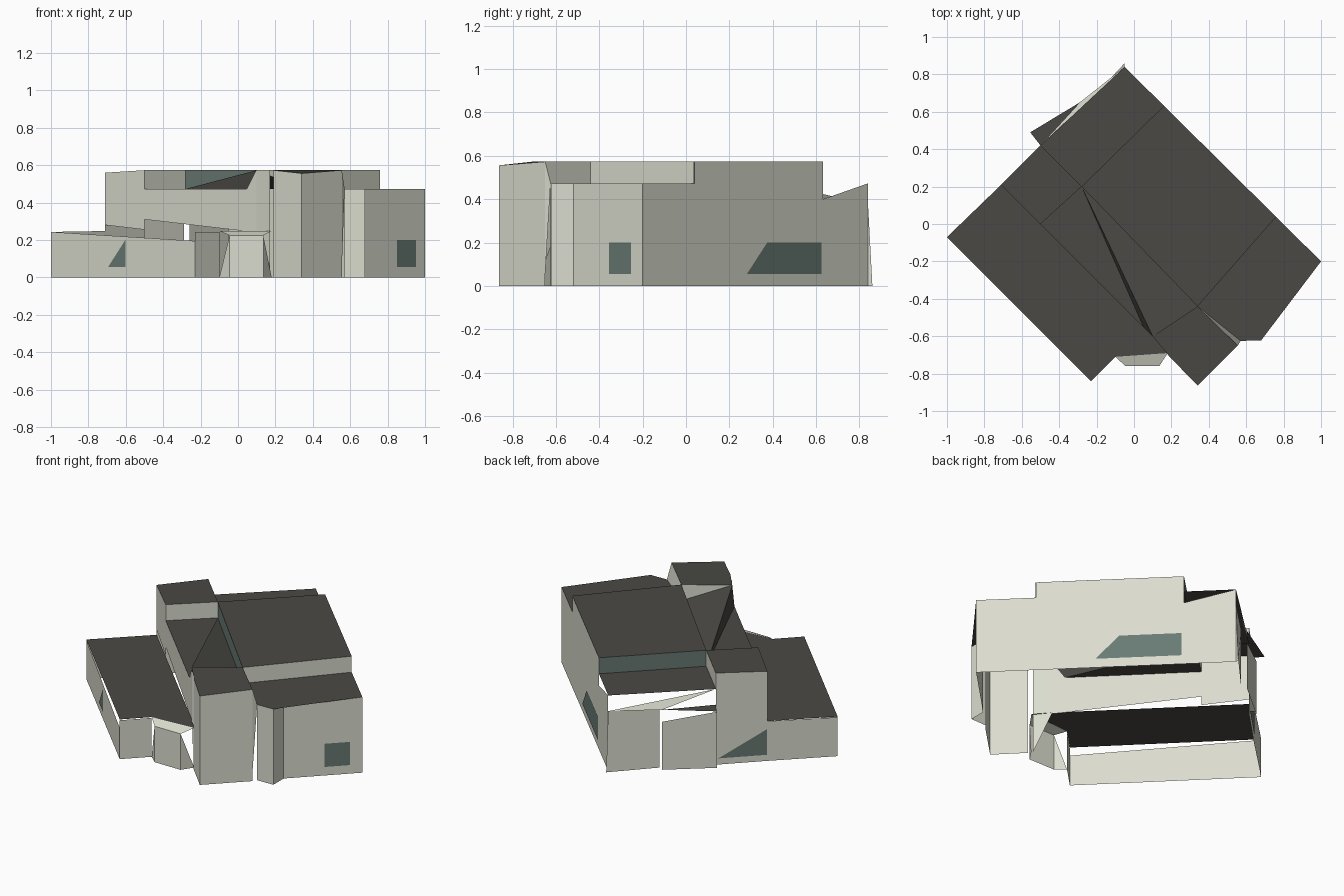
import bpy
from mathutils import Vector

cube = bpy.data.objects.get("Cube")
if cube:
    bpy.data.objects.remove(cube, do_unlink=True)


def material(name, rgb):
    m = bpy.data.materials.new(name)
    m.use_nodes = True
    m.diffuse_color = (*rgb, 1)
    m.node_tree.nodes["Principled BSDF"].inputs["Base Color"].default_value = (*rgb, 1)
    return m


WALL = material("pale_wall", (.71, .72, .62))
ROOF = material("dark_roof", (.068, .066, .058))
GLASS = material("grey_green_glass", (.14, .195, .175))


def sheet(name, mat, pts, lift=0):
    """One flat-shaded sheet, turned up for roofs and outward for walls."""
    pts = [Vector(p) for p in pts]
    normal = sum(((a - pts[0]).cross(b - pts[0]) for a, b in zip(pts[1:], pts[2:])), Vector())
    middle = sum(pts, Vector()) / len(pts)
    out = Vector((0, 0, 1)) if mat is ROOF else Vector((middle.x, middle.y, .05))
    if normal.dot(out) < 0:
        pts.reverse()
        normal.negate()
    pts = [p + normal.normalized() * lift for p in pts]
    mesh = bpy.data.meshes.new(name)
    mesh.from_pydata(pts, [], [range(len(pts))])
    mesh.materials.append(mat)
    bpy.context.collection.objects.link(bpy.data.objects.new(name, mesh))


def at(p, z):
    return (p[0], p[1], z)


def wall(name, a, b, za, zb, base=0, mat=WALL):
    sheet(name, mat, [at(a, base), at(b, base), at(b, zb), at(a, za)])


def elevation(name, a, b, profile, mat=WALL, lift=0):
    """Upright sheet from a to b; profile gives (fraction along, height)."""
    a, b = Vector(a), Vector(b)
    sheet(name, mat, [at(a.lerp(b, t), z) for t, z in profile], lift)


def panel(name, *corners, mat=WALL):
    """Free sheet from (plan corner, height) pairs."""
    sheet(name, mat, [at(p, z) for p, z in corners])


def roof(name, *corners):
    panel(name, *corners, mat=ROOF)


# Heights
HIGH, LOW, WING, LEDGE = .573, .473, .248, .375

# Plan corners of the main block, from back to front
back, back_step = (-.05, .84), (.16, .632)
front_step, right = (.76, .038), (1, -.2)
chamfer, corner_in, corner = (.68, -.52), (.57, -.625), (.68, -.622)
mid_back, mid_front = (-.28, .2), (.34, -.44)

# Plan corners of the rear tower, front tower and wing
rt_north, rt_west, rt_south = (-.5, .42), (-.71, .21), (-.5, 0)
ft_east, ft_south, ft_west, ft_nook = (.555, -.65), (.34, -.863), (.1, -.6), (.19, -.71)
wing_west, wing_south, wing_east = (-1, -.07), (-.23, -.84), (-.1, -.71)

# Main block roofs
roof("main_roof", (back_step, HIGH), (front_step, HIGH), (mid_front, HIGH), (mid_back, HIGH))
roof("rear_low_roof", (back, LOW), (back_step, LOW), (mid_back, LOW), (rt_north, LOW))
roof("front_low_roof", (front_step, LOW), (right, LOW), (corner, LOW),
     (corner_in, LOW), (mid_front, LOW))

# Main block walls
t1, t2 = .2, .77
elevation("long_side_wall", back, right,
          [(0, 0), (1, 0), (1, LOW), (t2, LOW), (t2, HIGH), (t1, HIGH), (t1, .4), (0, LOW)])
wall("chamfer_wall", right, chamfer, LOW, LOW)
wall("corner_side_wall", chamfer, corner, LOW, LOW)
wall("corner_front_wall", corner, corner_in, LOW, LOW)
wall("front_upper_wall", front_step, mid_front, HIGH, HIGH, LOW)
wall("rear_clerestory", back_step, mid_back, HIGH, HIGH, LOW, GLASS)
wall("side_clerestory", mid_back, mid_front, HIGH, HIGH, LOW, GLASS)

# Rear wall with its leaning ledge and the skewed panel beside it
foot, wall_end = (-.05, .86), (-.26, .635)
panel_a, panel_b, canopy_tip = (-.29, .65), (-.53, .45), (-.555, .49)
panel("rear_wall", (foot, 0), (wall_end, 0), (wall_end, LEDGE), (back, LEDGE))
panel("rear_ledge", (back, LEDGE), (panel_a, LEDGE), (rt_north, LOW))
panel("long_side_wall_end", (foot, 0), (back, 0), (back, LEDGE))
wall("skewed_panel", panel_a, panel_b, .3, .35)
roof("skewed_canopy", (panel_a, LEDGE), (canopy_tip, LEDGE), (rt_north, LEDGE))

# Rear tower
roof("rear_tower_roof", (rt_north, HIGH), (rt_west, .56), (rt_south, HIGH), (mid_back, HIGH))
wall("rear_tower_back", rt_north, rt_west, HIGH, .56)
wall("rear_tower_inner_side", rt_north, mid_back, HIGH, HIGH, LOW)
wall("rear_tower_front", mid_back, rt_south, HIGH, HIGH, LOW)

# Raised middle strip, its folded roof and the notched side wall
eave = (.05, -.55)
s = .26
elevation("notched_side_wall", rt_west, ft_west,
          [(0, .28), (s, .255), (s, .31), (1, .24), (1, HIGH), (.938, LOW),
           (s, LOW), (s, HIGH), (0, .56)])
roof("middle_roof", (mid_back, LOW), (rt_south, LOW), (eave, LOW))
roof("middle_roof_fold", (mid_back, LOW), (eave, LOW), (ft_west, HIGH))
roof("middle_roof_inner", (mid_back, LOW), (ft_west, HIGH), (mid_front, LOW))

# Front tower
roof("front_tower_roof", (ft_south, .556), (ft_east, HIGH), (mid_front, HIGH),
     (ft_west, HIGH), (ft_nook, HIGH))
wall("front_tower_front", ft_south, ft_east, .556, HIGH)
wall("front_tower_side", ft_south, ft_nook, .556, HIGH)
panel("front_tower_inner_side", (ft_east, HIGH), (mid_front, HIGH), (mid_front, LOW),
      (corner_in, LOW))
panel("front_tower_edge", (ft_east, HIGH), (corner_in, LOW), (ft_east, .05))
panel("front_tower_back", (mid_front, HIGH), (mid_front, LOW), (ft_west, HIGH))
nook_foot = (.17, -.69)
panel("front_tower_nook", (ft_west, HIGH), (ft_west, WING), (nook_foot, 0), (nook_foot, HIGH))

# Low wing: flat roof over walls of uneven height
roof("wing_roof", (wing_west, WING), (wing_south, WING), (wing_east, WING),
     (ft_west, WING), (rt_west, WING))
wall("wing_side", wing_west, wing_south, .243, .195)
wall("wing_back", rt_west, wing_west, WING, .243)
wall("wing_front", wing_south, wing_east, .243, .243)

# Small bay between the wing and the front tower, with a sloping pale ledge
bay_l, bay_r, bay_end = (-.045, -.76), (.135, -.76), (.18, -.69)
BAY = .225
wall("bay_front", bay_l, bay_r, BAY, BAY)
panel("bay_left", (wing_east, 0), (bay_l, 0), (bay_l, BAY))
panel("bay_right", (bay_r, 0), (bay_end, 0), (bay_r, BAY))
panel("bay_ledge", (wing_east, WING), (bay_l, BAY), (bay_r, BAY), (bay_end, WING))
roof("bay_roof", (wing_east, WING), (bay_end, WING), (ft_west, WING))

# Windows as thin plates on the outside of the walls
SILL, HEAD = .055, .2
windows = {
    "long_side_window": (back, right, [(.21, SILL), (.54, SILL), (.45, HEAD), (.21, HEAD)]),
    "chamfer_window": (chamfer, right, [(.52, SILL), (.84, SILL), (.84, HEAD), (.52, HEAD)]),
    "wing_window": (wing_west, wing_south, [(.4, SILL), (.52, SILL), (.52, HEAD)]),
    "rear_tower_window": (rt_north, rt_west, [(.05, .04), (.99, .04), (.99, HEAD)]),
}
for name, (a, b, profile) in windows.items():
    elevation(name, a, b, profile, GLASS, .004)
